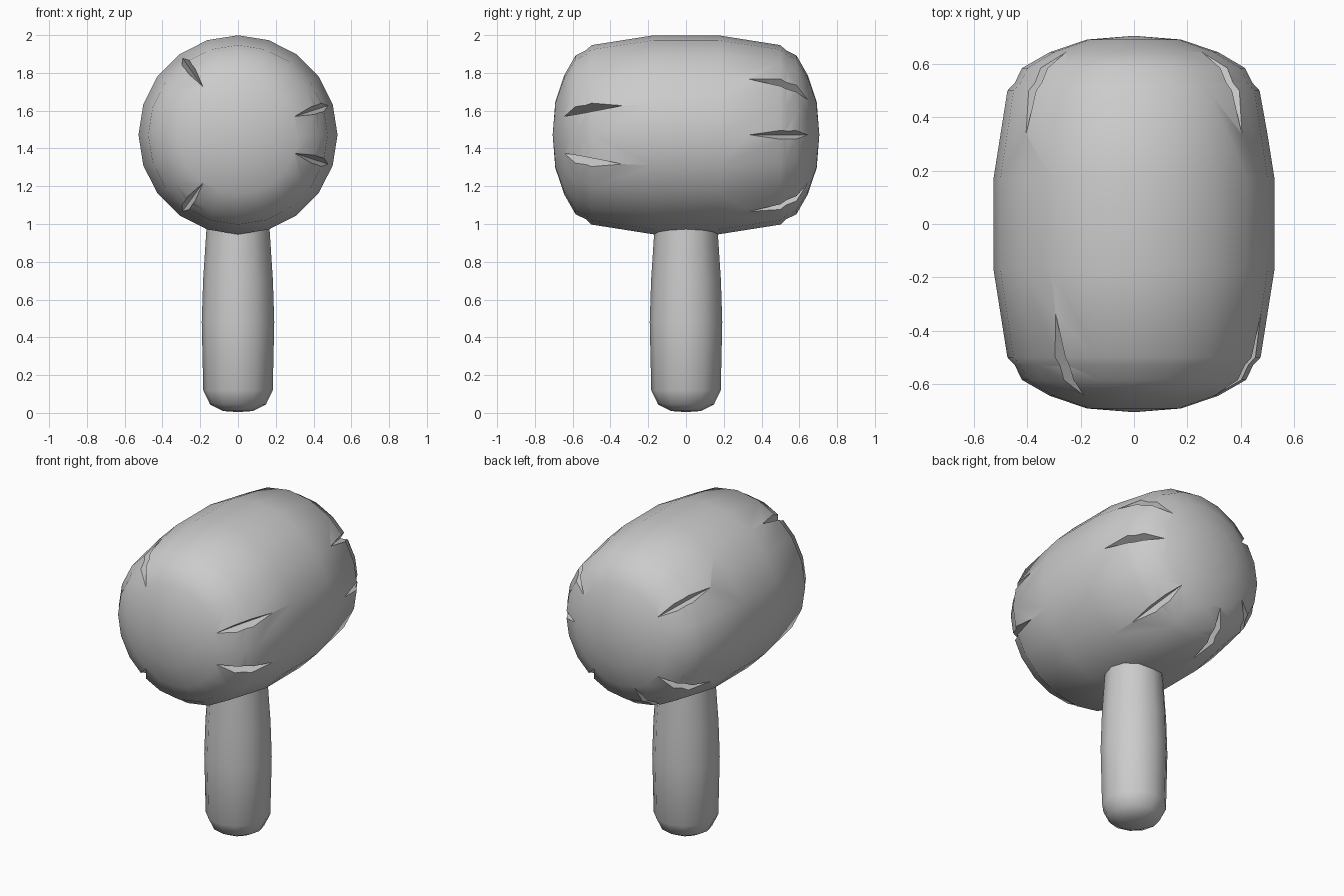
import bpy, bmesh
from math import sin, cos, pi, radians
from mathutils import Vector

if "Cube" in bpy.data.objects:
    bpy.data.objects.remove(bpy.data.objects["Cube"])

HEAD_Z = 1.472


def finish(bm, name):
    bmesh.ops.recalc_face_normals(bm, faces=bm.faces[:])
    me = bpy.data.meshes.new(name)
    bm.to_mesh(me)
    bm.free()
    ob = bpy.data.objects.new(name, me)
    bpy.context.collection.objects.link(ob)
    return ob


def lathe(name, profile, sides, place):
    """Revolve (radius, height) points; zero radius closes the end."""
    bm = bmesh.new()
    rings = []
    for r, h in profile:
        n = 1 if r == 0 else sides
        rings.append([bm.verts.new(place(r, 2 * pi * i / sides, h)) for i in range(n)])
    for a, b in zip(rings, rings[1:]):
        for i in range(sides):
            j = (i + 1) % sides
            quad = [a[i % len(a)], a[j % len(a)], b[j % len(b)], b[i % len(b)]]
            bm.faces.new(list(dict.fromkeys(quad)))
    return finish(bm, name)


def head_point(r, a, y):
    return Vector((r * cos(a), y, HEAD_Z + r * sin(a)))


def smooth(ob, angle):
    bpy.ops.object.select_all(action='DESELECT')
    ob.select_set(True)
    bpy.context.view_layer.objects.active = ob
    bpy.ops.object.shade_smooth_by_angle(angle=radians(angle))


# Barrel head with a shallow ring groove near each end
half = [(0, .706), (.175, .692), (.315, .645), (.42, .585),
        (.447, .53), (.475, .5), (.527, .17)]
profile = half + [(r, -y) for r, y in reversed(half)]
head = lathe("mallet_head", profile, 20, head_point)

# Wedge cracks across both rims
bm = bmesh.new()
cracks = [(-1, a) for a in (18, -18, 126, -126)]
cracks += [(1, a) for a in (36, 0, -54, -108, -144, 144)]
for side, deg in cracks:
    a = radians(deg)
    tangent = Vector((-sin(a), 0, cos(a)))
    p = lambda r, y: head_point(r, a, y * side)
    tips = [bm.verts.new(p(.505, .33)), bm.verts.new(p(.31, .655))]
    rim = p(.47, .56)
    loop = [bm.verts.new(v) for v in
            (rim + tangent * .035, p(.54, .64), rim - tangent * .035, p(.395, .50))]
    for i in range(4):
        for t in tips:
            bm.faces.new((t, loop[i], loop[(i + 1) % 4]))
cutter = finish(bm, "crack_cutter")
cutter.hide_render = True

mod = head.modifiers.new("cracks", 'BOOLEAN')
mod.operation = 'DIFFERENCE'
mod.solver = 'EXACT'
mod.object = cutter
bpy.context.view_layer.objects.active = head
bpy.ops.object.modifier_apply(modifier=mod.name)
bpy.data.objects.remove(cutter)
smooth(head, 35)

# Handle, slightly swollen, rounded at the foot
handle = lathe("handle", [(0, .004), (.08, .01), (.148, .045), (.184, .12),
                          (.192, .48), (.185, .7), (.168, .96), (.165, 1.02), (0, 1.02)],
               12, lambda r, a, z: Vector((r * cos(a), r * sin(a), z)))
smooth(handle, 50)
